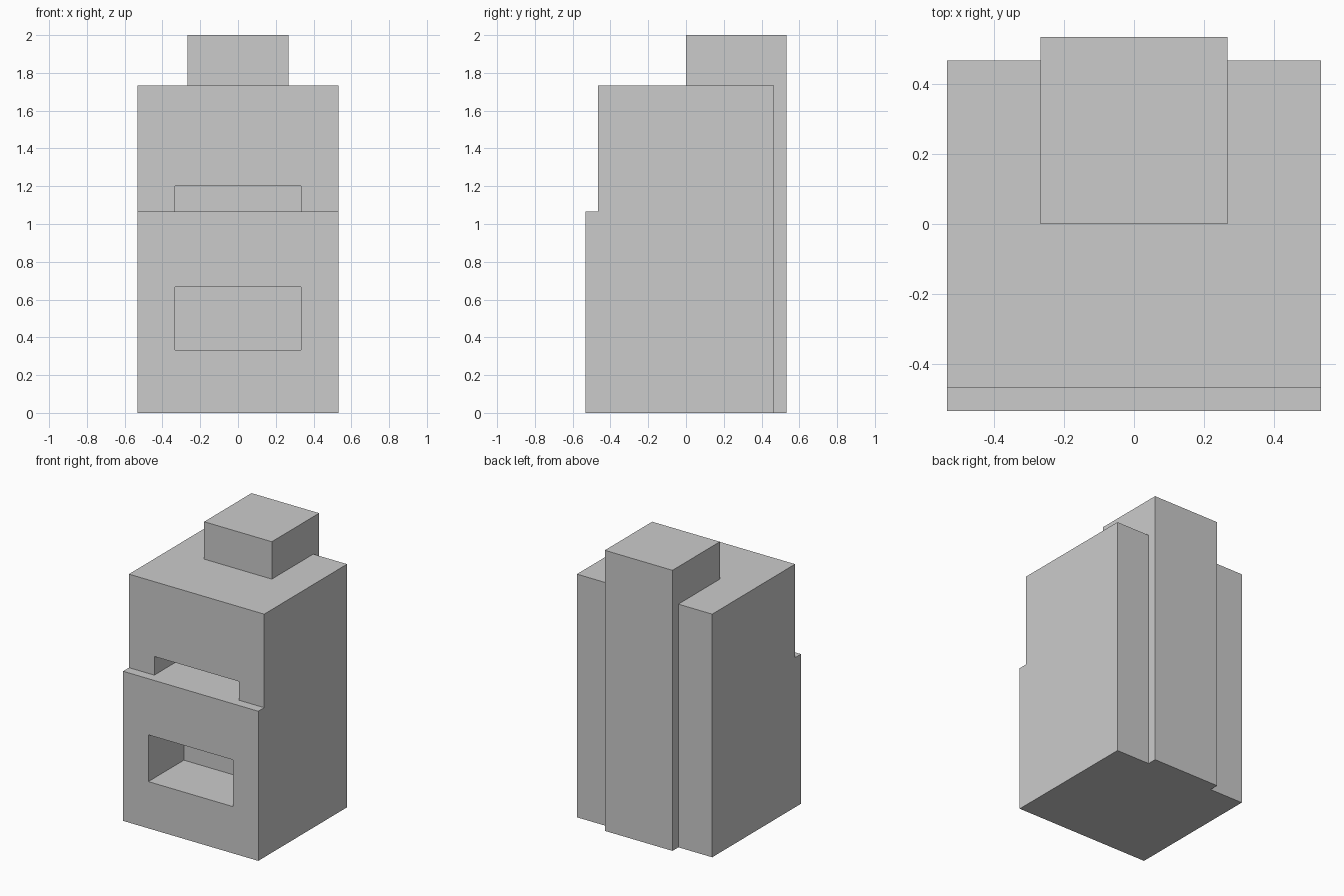
import bpy

if "Cube" in bpy.data.objects:
    bpy.data.objects.remove(bpy.data.objects["Cube"])

U = 2 / 30  # model grid unit: total height is 30 units


def box(name, x, y, z):
    """Axis-aligned box from (min, max) ranges in grid units."""
    bpy.ops.mesh.primitive_cube_add(size=1)
    ob = bpy.context.object
    ob.name = name
    ranges = (x, y, z)
    ob.location = [U * (a + b) / 2 for a, b in ranges]
    ob.scale = [U * (b - a) for a, b in ranges]
    bpy.ops.object.transform_apply(location=True, rotation=False, scale=True)
    return ob


def cut(target, cutter):
    mod = target.modifiers.new("opening", 'BOOLEAN')
    mod.operation = 'DIFFERENCE'
    mod.solver = 'EXACT'
    mod.object = cutter
    cutter.hide_render = True
    cutter.hide_viewport = True
    cutter.display_type = 'WIRE'


# Lower body, one unit deeper at the front, forming a ledge
lower = box("lower_body", (-8, 8), (-8, 7), (0, 16))
# Upper body
upper = box("upper_body", (-8, 8), (-7, 7), (16, 26))
# Flue running up the back and out of the top
box("chimney", (-4, 4), (0, 8), (0, 30))

# Firebox and upper slot openings, both reaching the same depth
cut(lower, box("firebox_cutter", (-5, 5), (-10, -2), (5, 10)))
cut(upper, box("slot_cutter", (-5, 5), (-10, -2), (14, 18)))
